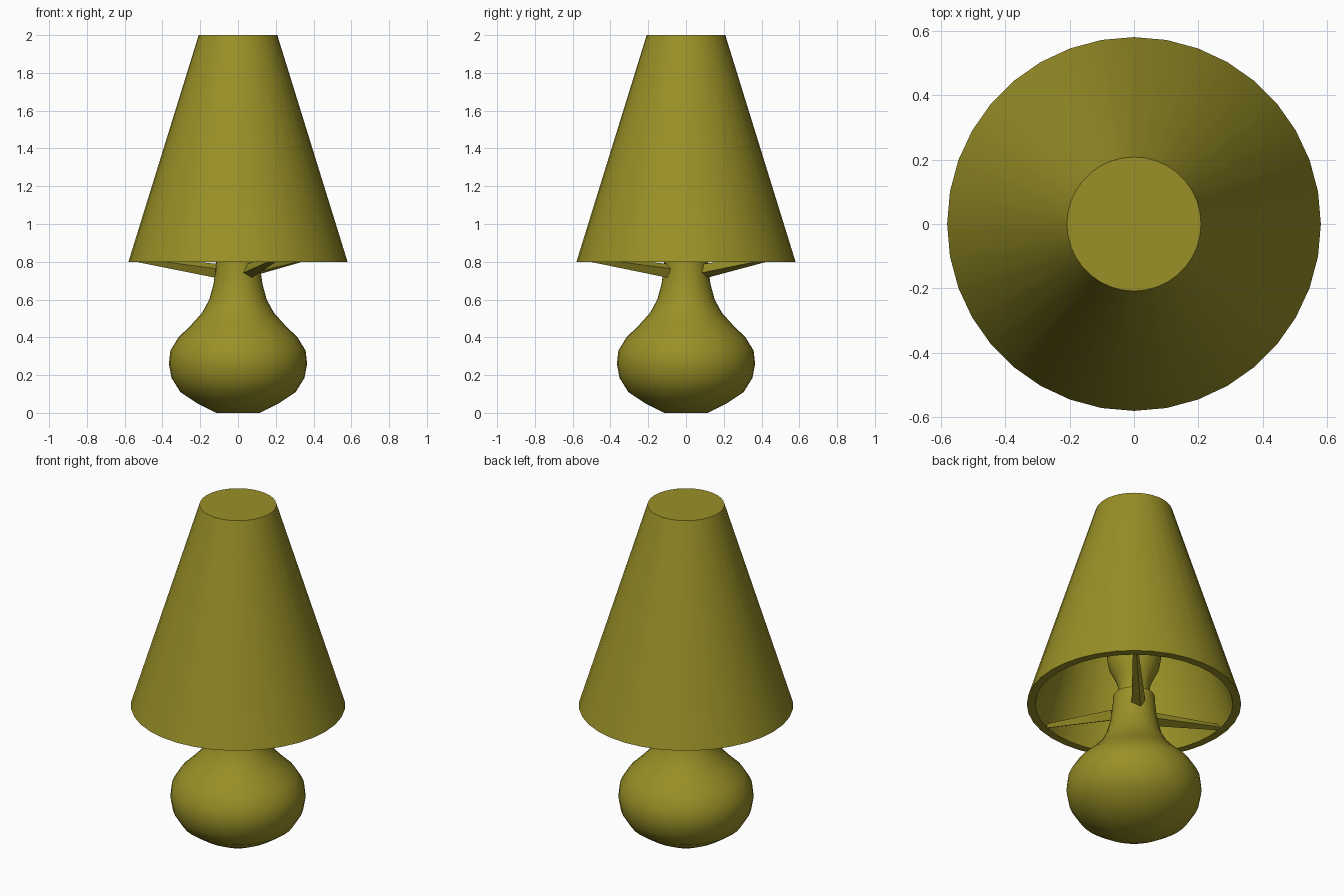
import bpy
import math
from mathutils import Vector

if "Cube" in bpy.data.objects:
    bpy.data.objects.remove(bpy.data.objects["Cube"])

SIDES = 36
olive = bpy.data.materials.new("olive")
olive.diffuse_color = (0.32, 0.28, 0.02, 1)
olive.use_nodes = True
olive.node_tree.nodes["Principled BSDF"].inputs["Base Color"].default_value = olive.diffuse_color


def make_object(name, verts, faces, smooth_angle=None):
    mesh = bpy.data.meshes.new(name)
    mesh.from_pydata(verts, [], faces)
    mesh.materials.append(olive)
    obj = bpy.data.objects.new(name, mesh)
    bpy.context.collection.objects.link(obj)
    if smooth_angle:
        bpy.ops.object.select_all(action='DESELECT')
        obj.select_set(True)
        bpy.context.view_layer.objects.active = obj
        bpy.ops.object.shade_smooth_by_angle(angle=math.radians(smooth_angle))
    return obj


def lathe(name, profile):
    """Spin (radius, z) points, listed from bottom to top, and cap both ends."""
    verts = [(r * math.cos(math.tau * i / SIDES), r * math.sin(math.tau * i / SIDES), z)
             for r, z in profile for i in range(SIDES)]
    faces = []
    for k in range(len(profile) - 1):
        a, b = k * SIDES, (k + 1) * SIDES
        for i in range(SIDES):
            j = (i + 1) % SIDES
            faces.append((a + i, a + j, b + j, b + i))
    faces.append(tuple(reversed(range(SIDES))))
    last = (len(profile) - 1) * SIDES
    faces.append(tuple(range(last, last + SIDES)))
    return make_object(name, verts, faces, 40)


# Round vase-shaped foot with a slim neck
lathe("lamp_base", [(0.115, 0), (0.215, 0.05), (0.305, 0.11), (0.352, 0.185),
                    (0.366, 0.26), (0.358, 0.33), (0.315, 0.4), (0.25, 0.463),
                    (0.19, 0.53), (0.152, 0.6), (0.13, 0.68), (0.12, 0.75),
                    (0.115, 0.8), (0.112, 0.845)])

# Light bulb standing on the neck
lathe("bulb", [(0.085, 0.845), (0.086, 0.91), (0.105, 0.96), (0.135, 1.02), (0.146, 1.08),
               (0.142, 1.15), (0.122, 1.21), (0.085, 1.255), (0.04, 1.28), (0.01, 1.285)])

# Hollow conical shade: inner ceiling, inner wall, rim, outer wall, closed top
lathe("lampshade", [(0.177, 1.955), (0.535, 0.8), (0.58, 0.8), (0.208, 2.0)])


def strut(name, turn):
    """Tapered square bar rising from the neck to the shade wall."""
    start, end = Vector((0.06, -0.095, 0.752)), Vector((0.195, -0.51, 0.815))
    out = end - start
    side = Vector((0, 0, 1)).cross(out).normalized()
    up = out.cross(side).normalized()
    verts = []
    for centre, size in ((start, 0.055), (end, 0.022)):
        for k in range(4):
            a = math.radians(18 + 90 * k)
            p = centre + (side * math.cos(a) + up * math.sin(a)) * size * math.sqrt(0.5)
            verts.append(p)
    faces = [(3, 2, 1, 0), (4, 5, 6, 7)]
    faces += [(k, (k + 1) % 4, 4 + (k + 1) % 4, 4 + k) for k in range(4)]
    obj = make_object(name, verts, faces)
    obj.rotation_euler.z = turn
    return obj


# Three struts holding the shade
for n in range(3):
    strut(f"shade_strut_{n + 1}", n * math.tau / 3)
